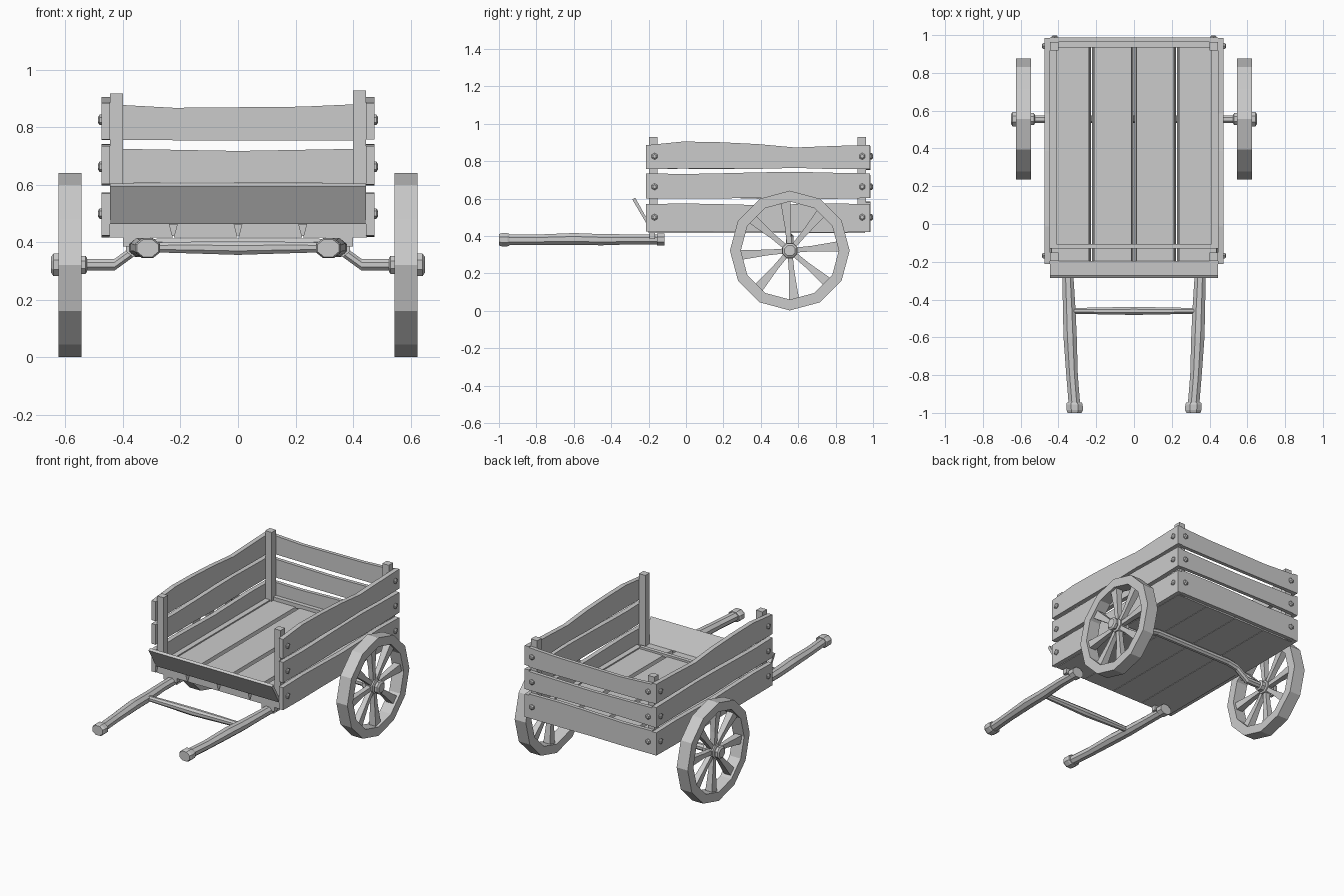
import bpy, bmesh, math, random
from mathutils import Vector

if "Cube" in bpy.data.objects:
    bpy.data.objects.remove(bpy.data.objects["Cube"])

random.seed(4)


def loft(name, rings, closed=False):
    """Skin a list of equal-sized point rings into one flat-shaded object."""
    bm = bmesh.new()
    rows = [[bm.verts.new(p) for p in r] for r in rings]
    n, m = len(rows), len(rows[0])
    for i in range(n if closed else n - 1):
        a, b = rows[i], rows[(i + 1) % n]
        for j in range(m):
            k = (j + 1) % m
            bm.faces.new((a[j], a[k], b[k], b[j]))
    if not closed:
        bm.faces.new(rows[0])
        bm.faces.new(rows[-1])
    bmesh.ops.recalc_face_normals(bm, faces=bm.faces)
    me = bpy.data.meshes.new(name)
    bm.to_mesh(me)
    bm.free()
    ob = bpy.data.objects.new(name, me)
    bpy.context.collection.objects.link(ob)
    return ob


def box(name, x0, x1, y0, y1, z0, z1):
    return loft(name, [[(x0, y0, z), (x1, y0, z), (x1, y1, z), (x0, y1, z)] for z in (z0, z1)])


def rod(name, axis, stations, sides=8):
    """Faceted rod; each station is (centre, radius across, radius in z)."""
    rings = []
    for c, ra, rz in stations:
        ring = []
        for i in range(sides):
            t = 2 * math.pi * (i + 0.5) / sides
            a, z = ra * math.cos(t), rz * math.sin(t)
            off = (0, a, z) if axis == 'x' else (a, 0, z)
            ring.append(Vector(c) + Vector(off))
        rings.append(ring)
    return loft(name, rings)


def wall_plank(name, axis, u0, u1, t0, t1, z0, z1, wave):
    """Upright board with a wavy top edge and slightly uneven bottom."""
    rings = []
    for i, w in enumerate(wave):
        u = u0 + (u1 - u0) * i / (len(wave) - 1)
        lo = z0 + random.uniform(-0.004, 0.004)
        sec = [(t0, lo), (t1, lo), (t1, z1 + w), (t0, z1 + w)]
        rings.append([(t, u, z) if axis == 'y' else (u, t, z) for t, z in sec])
    return loft(name, rings)


# floor planks, narrower on top so the seams are V shaped
for i in range(4):
    c = -0.3375 + 0.225 * i
    loft("floor_plank", [[(c - 0.111, y, 0.417), (c + 0.111, y, 0.417),
                          (c + 0.098, y, 0.467), (c - 0.098, y, 0.467)]
                         for y in (-0.2, 0.958)])

# low battens around the inside of the floor
box("front_batten", -0.41, 0.41, -0.13, -0.105, 0.46, 0.48)
box("back_batten", -0.41, 0.41, 0.935, 0.965, 0.46, 0.49)

# tilted board at the front
loft("front_board", [[(x, -0.195, 0.468), (x, -0.21, 0.464), (x, -0.287, 0.595), (x, -0.272, 0.605)]
                     for x in (-0.445, 0, 0.445)])

# back wall boards
back_rows = [(0.425, 0.575, [0, -.004, .003, .008, .004]),
             (0.605, 0.722, [.004, 0, -.004, 0, .004]),
             (0.757, 0.872, [.008, -.004, -.002, 0, .01])]
for z0, z1, wave in back_rows:
    wall_plank("back_plank", 'x', -0.444, 0.444, 0.963, 0.987, z0, z1, wave)

side_rows = [(0.42, 0.57, [0, .004, 0, -.005, 0, .004, 0]),
             (0.602, 0.735, [0, -.004, 0, .005, .008, .003, 0]),
             (0.76, 0.885, [0, .02, .016, .006, -.012, -.004, .002])]

for s in (-1, 1):
    side = "left" if s < 0 else "right"
    box(side + "_batten", s * 0.41, s * 0.445, -0.13, 0.96, 0.46, 0.475)

    # side boards and corner posts
    for z0, z1, wave in side_rows:
        wall_plank(side + "_plank", 'y', -0.213, 0.985, s * 0.445, s * 0.475, z0, z1, wave)
    for pos, y0, y1 in (("front", -0.197, -0.152), ("back", 0.918, 0.963)):
        box(f"{side}_{pos}_post", s * 0.4, s * 0.446, y0, y1, 0.42, 0.923 + s * 0.006)

    # hexagonal bolt heads on the sides and the back
    for z in (0.5, 0.663, 0.826):
        for y in (-0.168, 0.942):
            rod(side + "_bolt", 'x', [((s * 0.47, y, z), .018, .018), ((s * 0.481, y, z), .018, .018),
                                      ((s * 0.487, y, z), .01, .01)], 6)
        rod("back_bolt", 'y', [((s * 0.42, 0.98, z), .018, .018), ((s * 0.42, 0.993, z), .018, .018),
                               ((s * 0.42, 0.999, z), .01, .01)], 6)

    # handle with grip cap and mounting collar
    rod(side + "_handle", 'y', [((s * x, y, z), r, r * 0.9) for x, y, z, r in
                                [(.35, -.12, .38, .032), (.35, -.28, .382, .032), (.343, -.45, .38, .036),
                                 (.338, -.6, .384, .038), (.328, -.8, .38, .033), (.315, -.96, .38, .033)]])
    rod(side + "_handle_cap", 'y', [((s * .316, -.945, .38), .042, .034), ((s * .315, -.955, .38), .047, .038),
                                    ((s * .314, -.985, .38), .047, .038), ((s * .314, -1, .38), .04, .033)])
    rod(side + "_handle_collar", 'y', [((s * .35, y, .382), .043, .035) for y in (-.115, -.155)])
    box(side + "_handle_strap", s * 0.305, s * 0.4, -0.195, -0.165, 0.385, 0.42)

    # wheel rim: twelve-sided ring
    wy, wz, xi, xo = 0.555, 0.322, s * 0.545, s * 0.625
    rim = []
    for i in range(12):
        t = 2 * math.pi * i / 12
        rim.append([(x, wy + r * math.cos(t), wz + r * math.sin(t))
                    for x, r in ((xi, .32), (xo, .32), (xo, .262), (xi, .262))])
    loft(side + "_wheel_rim", rim, closed=True)

    # eight spokes, flaring towards the rim
    for i in range(8):
        t = math.radians(5 + 45 * i)
        d = Vector((0, math.cos(t), math.sin(t)))
        q = Vector((0, -math.sin(t), math.cos(t)))
        rings = []
        for r, w, h in ((.02, .013, .016), (.12, .015, .016), (.265, .027, .024)):
            c = Vector((s * 0.585, wy, wz)) + d * r
            rings.append([c + q * a + Vector((b, 0, 0)) for a, b in ((-w, -h), (w, -h), (w, h), (-w, h))])
        loft(side + "_spoke", rings)

    # hub
    rod(side + "_hub", 'x', [((s * x, wy, wz), r, r) for x, r in
                             [(.525, .025), (.53, .034), (.555, .034), (.56, .045), (.61, .045),
                              (.615, .03), (.622, .03), (.624, .042), (.642, .042), (.65, .03)]])

# cranked axle under the floor
path = [(.54, .322), (.43, .322), (.35, .38), (.28, .393)]
axle = [(-x, z) for x, z in path] + [(x, z) for x, z in reversed(path)]
rod("axle", 'x', [((x, 0.555, z), .022, .022) for x, z in axle])

# cross bar between the handles
rod("handle_crossbar", 'x', [((x, -0.46, z), r, r * 1.1) for x, z, r in
                             [(-.335, .383, .016), (-.16, .382, .02), (0, .38, .023), (.16, .382, .02), (.335, .383, .016)]])
